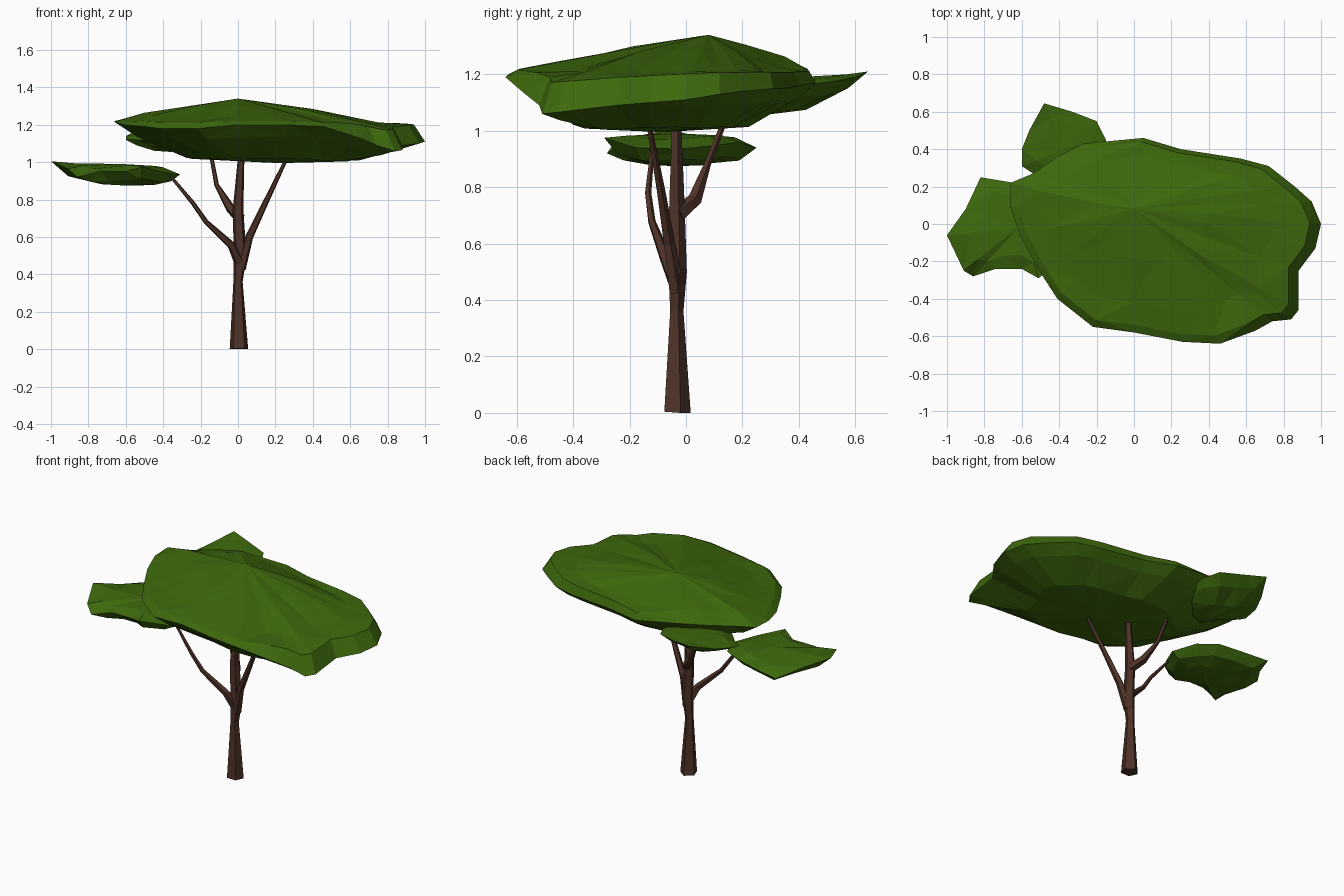
import bpy, bmesh, random
from mathutils import Vector

random.seed(4)


def material(name, rgb):
    m = bpy.data.materials.new(name)
    m.diffuse_color = (*rgb, 1)
    return m


LEAF = material("leaf_green", (0.048, 0.14, 0.004))
BARK = material("bark_brown", (0.075, 0.032, 0.02))


def finish(bm, name, mat):
    bmesh.ops.triangulate(bm, faces=[f for f in bm.faces if len(f.verts) == 4])
    bmesh.ops.recalc_face_normals(bm, faces=bm.faces)
    mesh = bpy.data.meshes.new(name)
    bm.to_mesh(mesh)
    bm.free()
    mesh.materials.append(mat)
    ob = bpy.data.objects.new(name, mesh)
    bpy.context.collection.objects.link(ob)


def bridge(bm, a, b):
    n = len(a)
    for i in range(n):
        j = (i + 1) % n
        bm.faces.new((a[i], a[j], b[j], b[i]))


def limb(name, path, sides=5):
    """Tapered tube through (x, y, z, radius) points."""
    bm = bmesh.new()
    pts = [Vector(p[:3]) for p in path]
    rings = []
    for i, p in enumerate(path):
        t = pts[min(i + 1, len(pts) - 1)] - pts[max(i - 1, 0)]
        if p[2] == 0:
            t = Vector((0, 0.1, 1))
        u = Vector((0, 1, 0)).cross(t).normalized()
        w = t.normalized().cross(u)
        c = bmesh.ops.create_circle(bm, segments=sides, radius=p[3])["verts"]
        for v in c:
            v.co = pts[i] + u * v.co.x + w * v.co.y
            v.co.z = max(v.co.z, 0)
        rings.append(c)
    for a, b in zip(rings, rings[1:]):
        bridge(bm, a, b)
    bm.faces.new(rings[0])
    bm.faces.new(rings[-1])
    finish(bm, name, BARK)


def canopy(name, rim, top, bottom, top_steps, low_steps, jitter, shoulder=False):
    """Flat leaf pad: a rim drawn in, step by step, to a top and a bottom point."""
    bm = bmesh.new()
    edge = [bm.verts.new(p) for p in rim]
    for goal, steps in ((top, top_steps), (bottom, low_steps)):
        prev = edge
        if shoulder and goal is top:
            # blunt upright edge where the rim hangs low
            prev = []
            for x, y, z in rim:
                rise = goal[2] - z
                f = min(0.4, 0.08 + max(0, rise - 0.12) * 3.2)
                prev.append(bm.verts.new((x + (goal[0] - x) * 0.06,
                                          y + (goal[1] - y) * 0.06, z + rise * f)))
            bridge(bm, edge, prev)
        for t, f in steps:
            ring = []
            for x, y, z in rim:
                rise = max(-0.2, min(0.19, goal[2] - z))
                j = [random.uniform(-jitter, jitter) for _ in range(3)]
                ring.append(bm.verts.new((x + (goal[0] - x) * t + j[0],
                                          y + (goal[1] - y) * t + j[1],
                                          goal[2] - rise * (1 - f) + j[2] * 0.5)))
            bridge(bm, prev, ring)
            prev = ring
        tip = bm.verts.new(goal)
        for i in range(len(prev)):
            bm.faces.new((prev[i], prev[(i + 1) % len(prev)], tip))
    finish(bm, name, LEAF)


# Trunk and three branches
limb("trunk", [(0.005, -0.035, 0, 0.052), (0, -0.035, 0.36, 0.026),
               (0.012, -0.033, 0.5, 0.036), (0.0, -0.035, 0.74, 0.03),
               (0.02, -0.035, 1.08, 0.016)])
limb("left_branch", [(0.01, -0.035, 0.46, 0.03), (-0.035, -0.075, 0.555, 0.022),
                     (-0.17, -0.122, 0.68, 0.014), (-0.24, -0.135, 0.78, 0.012),
                     (-0.36, -0.12, 0.925, 0.008)])
limb("right_branch", [(0.015, -0.035, 0.43, 0.028), (0.06, -0.06, 0.6, 0.022),
                      (0.15, -0.09, 0.79, 0.016), (0.27, -0.135, 1.04, 0.009)])
limb("back_branch", [(0.01, -0.03, 0.7, 0.03), (-0.042, 0.03, 0.755, 0.026),
                     (-0.115, 0.075, 0.88, 0.013), (-0.15, 0.15, 1.07, 0.01)])

# Large crown
canopy("main_canopy",
       [(1.0, 0, 1.11), (0.95, 0.12, 1.13), (0.86, 0.2, 1.14), (0.72, 0.31, 1.15),
        (0.57, 0.35, 1.15), (0.25, 0.4, 1.16), (0.05, 0.46, 1.17), (-0.27, 0.43, 1.22),
        (-0.41, 0.36, 1.22), (-0.54, 0.27, 1.215), (-0.66, 0.22, 1.22), (-0.66, 0.09, 1.215),
        (-0.61, -0.06, 1.2), (-0.5, -0.26, 1.19), (-0.41, -0.4, 1.18), (-0.22, -0.55, 1.18),
        (0, -0.58, 1.2), (0.26, -0.63, 1.2), (0.46, -0.64, 1.19), (0.65, -0.57, 1.13),
        (0.74, -0.52, 1.09), (0.84, -0.51, 1.06), (0.88, -0.46, 1.065), (0.88, -0.25, 1.09),
        (0.97, -0.13, 1.1)],
       (0, 0.08, 1.34), (0.22, -0.08, 0.995),
       [(0.24, 0.33), (0.6, 0.68)], [(0.13, 0.3), (0.44, 0.87)], 0.01, True)

# Low crown on the left
canopy("left_canopy",
       [(-0.31, -0.02, 0.935), (-0.38, 0.12, 0.95), (-0.5, 0.19, 0.96), (-0.64, 0.22, 0.95),
        (-0.82, 0.25, 0.94), (-0.9, 0.08, 0.97), (-1.0, -0.06, 1.005), (-0.91, -0.25, 0.965),
        (-0.86, -0.28, 0.92), (-0.74, -0.24, 0.95), (-0.6, -0.24, 0.95), (-0.51, -0.29, 0.975),
        (-0.38, -0.18, 0.94)],
       (-0.62, -0.02, 0.99), (-0.55, -0.03, 0.875),
       [(0.3, 0.65)], [(0.22, 0.65), (0.6, 0.92)], 0.01)

# Small crown at the back
canopy("back_canopy",
       [(-0.15, 0.45, 1.165), (-0.2, 0.55, 1.18), (-0.33, 0.6, 1.19), (-0.48, 0.645, 1.21),
        (-0.56, 0.5, 1.16), (-0.6, 0.4, 1.14), (-0.6, 0.31, 1.12), (-0.54, 0.27, 1.12),
        (-0.4, 0.12, 1.11), (-0.25, 0.12, 1.11), (-0.14, 0.28, 1.13)],
       (-0.38, 0.4, 1.19), (-0.36, 0.27, 1.055),
       [(0.35, 0.6)], [(0.2, 0.4), (0.6, 0.85)], 0.01)
